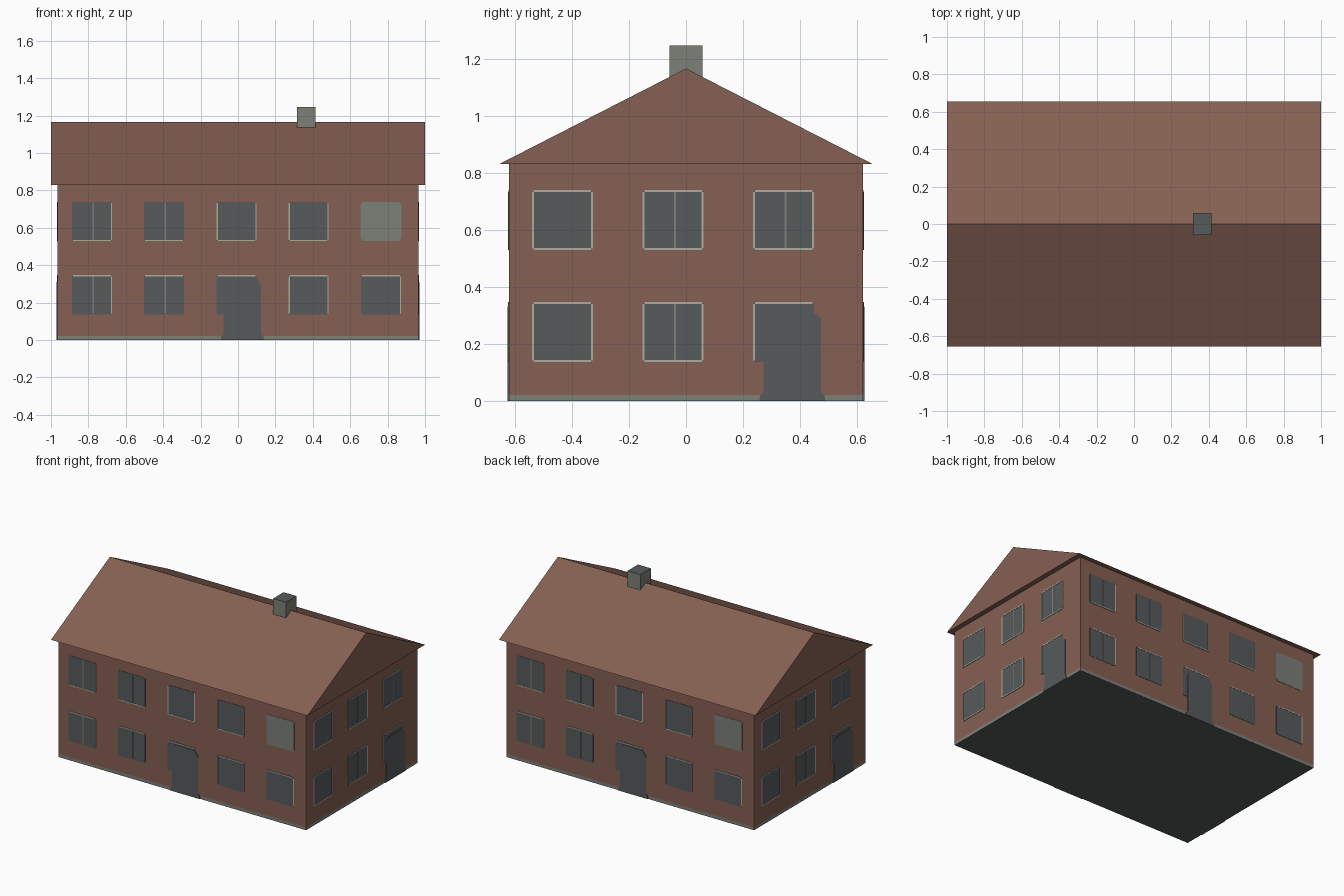
import bpy, bmesh, math
from mathutils import Vector

if "Cube" in bpy.data.objects:
    bpy.data.objects.remove(bpy.data.objects["Cube"])

HX, HY, WALL_TOP = 0.965, 0.62, 0.83      # half sizes and height of the walls


def srgb(name, *rgb):
    m = bpy.data.materials.new(name)
    lin = [((c / 255 + 0.055) / 1.055) ** 2.4 for c in rgb]
    m.diffuse_color = (*lin, 1)
    m.use_nodes = True
    m.node_tree.nodes["Principled BSDF"].inputs["Base Color"].default_value = m.diffuse_color
    return m


BRICK = srgb("brick", 134, 96, 83)
ROOF = srgb("roof_tile", 134, 96, 83)
SLATE = srgb("slate_grey", 86, 91, 92)
STONE = srgb("stone_grey", 125, 128, 120)
TRIM = srgb("window_trim", 172, 172, 157)


def finish(name, bm, *mats):
    bmesh.ops.recalc_face_normals(bm, faces=bm.faces)
    me = bpy.data.meshes.new(name)
    bm.to_mesh(me)
    bm.free()
    for m in mats:
        me.materials.append(m)
    ob = bpy.data.objects.new(name, me)
    bpy.context.collection.objects.link(ob)
    return ob


def box(bm, lo, hi):
    r = bmesh.ops.create_cube(bm, size=1)
    for v in r["verts"]:
        v.co = [(lo[i] + hi[i]) / 2 + v.co[i] * (hi[i] - lo[i]) for i in range(3)]


def front(u, z, d):
    return Vector((u, -HY - d, z))


def right(u, z, d):
    return Vector((HX + d, u, z))


def plate(bm, wall, pts, d):
    """Thin plate standing d proud of a wall, outline in (along, height)."""
    f = bm.faces.new([bm.verts.new(wall(u, z, -0.001)) for u, z in pts])
    r = bmesh.ops.extrude_face_region(bm, geom=[f], use_keep_orig=True)
    shift = wall(0, 0, d + 0.001) - wall(0, 0, 0)
    for v in r["geom"]:
        if isinstance(v, bmesh.types.BMVert):
            v.co += shift


def clipped(u, z, w, h, c):
    """Rectangle outline with clipped corners."""
    return [(u - w + c, z - h), (u + w - c, z - h), (u + w, z - h + c), (u + w, z + h - c),
            (u + w - c, z + h), (u - w + c, z + h), (u - w, z + h - c), (u - w, z - h + c)]


def rect(u0, u1, z0, z1):
    return [(u0, z0), (u1, z0), (u1, z1), (u0, z1)]


# Walls: open-topped box with a stone plinth band and slate base
bm = bmesh.new()
box(bm, (-HX, -HY, 0), (HX, HY, WALL_TOP))
bmesh.ops.bisect_plane(bm, geom=bm.verts[:] + bm.edges[:] + bm.faces[:],
                       plane_co=(0, 0, 0.022), plane_no=(0, 0, 1))
top = [f for f in bm.faces if f.calc_center_median().z > WALL_TOP - 0.01]
bmesh.ops.delete(bm, geom=top, context='FACES_ONLY')
for f in bm.faces:
    z = f.calc_center_median().z
    f.material_index = 2 if z < 0.001 else 1 if z < 0.022 else 0
finish("walls", bm, BRICK, STONE, SLATE)

# Gable roof: triangular prism with overhang
bm = bmesh.new()
f = bm.faces.new([bm.verts.new((-1, y, z)) for y, z in
                  ((-0.655, WALL_TOP), (0.655, WALL_TOP), (0, 1.165))])
r = bmesh.ops.extrude_face_region(bm, geom=[f], use_keep_orig=True)
bmesh.ops.translate(bm, vec=(2, 0, 0),
                    verts=[v for v in r["geom"] if isinstance(v, bmesh.types.BMVert)])
finish("roof", bm, ROOF)

# Chimney: stone sides, slate top
bm = bmesh.new()
box(bm, (0.315, -0.058, 1.12), (0.415, 0.058, 1.245))
for f in bm.faces:
    f.material_index = 1 if f.calc_center_median().z > 1.24 else 0
finish("chimney", bm, STONE, SLATE)

# Window layout per wall: column centres, then trim strips for upper and lower rows
# (l, r, t, b = visible trim edges, m = middle bar, x = blank stone panel)
LAYOUT = (
    (front, (-0.78, -0.395, -0.007, 0.378, 0.765),
     ("rbm", "bm", "lrb", "lrb", "x"), ("trm", "tm", "t", "lrt", "tr")),
    (right, (-0.433, -0.045, 0.342),
     ("lrtb", "lrtbm", "lrtbm"), ("lrtb", "lrtbm", "lt")),
)
W, H, T = 0.107, 0.105, 0.007
panes, trims, bars, panels, doors = (bmesh.new() for _ in range(5))
for wall, cols, upper, lower in LAYOUT:
    for zc, row in ((0.634, upper), (0.242, lower)):
        for u, code in zip(cols, row):
            if code == "x":
                plate(panels, wall, clipped(u, zc, W + 0.002, H, 0.014), 0.002)
                continue
            plate(panes, wall, clipped(u, zc, W, H, 0.006), 0.002)
            c = 0.006
            strips = {"l": rect(u - W, u - W + T, zc - H + c, zc + H - c),
                      "r": rect(u + W - T, u + W, zc - H + c, zc + H - c),
                      "b": rect(u - W + c, u + W - c, zc - H, zc - H + T),
                      "t": rect(u - W + c, u + W - c, zc + H - T, zc + H)}
            for k in code:
                if k == "m":
                    plate(bars, wall, rect(u + 0.003, u + 0.01, zc - H + T, zc + H - T), 0.003)
                else:
                    plate(trims, wall, strips[k], 0.0035)
    # Door overlapping the ground-floor window, flared at the foot
    u, t = cols[2], 0.332 if wall is front else 0.31
    plate(doors, wall, [(u + a, z) for a, z in
                        ((-0.086, 0), (0.147, 0), (0.143, 0.02), (0.131, 0.032),
                         (0.131, 0.29), (0.105, t), (-0.05, t), (-0.07, t - 0.03),
                         (-0.07, 0.032), (-0.082, 0.02))], 0.0045)

# Opposite walls repeat the same pattern turned half a circle
for name, bm, mat in (("window_panes", panes, SLATE), ("window_trim", trims, TRIM),
                      ("window_bars", bars, STONE), ("blank_panels", panels, STONE),
                      ("doors", doors, SLATE)):
    ob = finish(name, bm, mat)
    twin = ob.copy()
    twin.name = name + "_opposite"
    twin.rotation_euler.z = math.pi
    bpy.context.collection.objects.link(twin)
